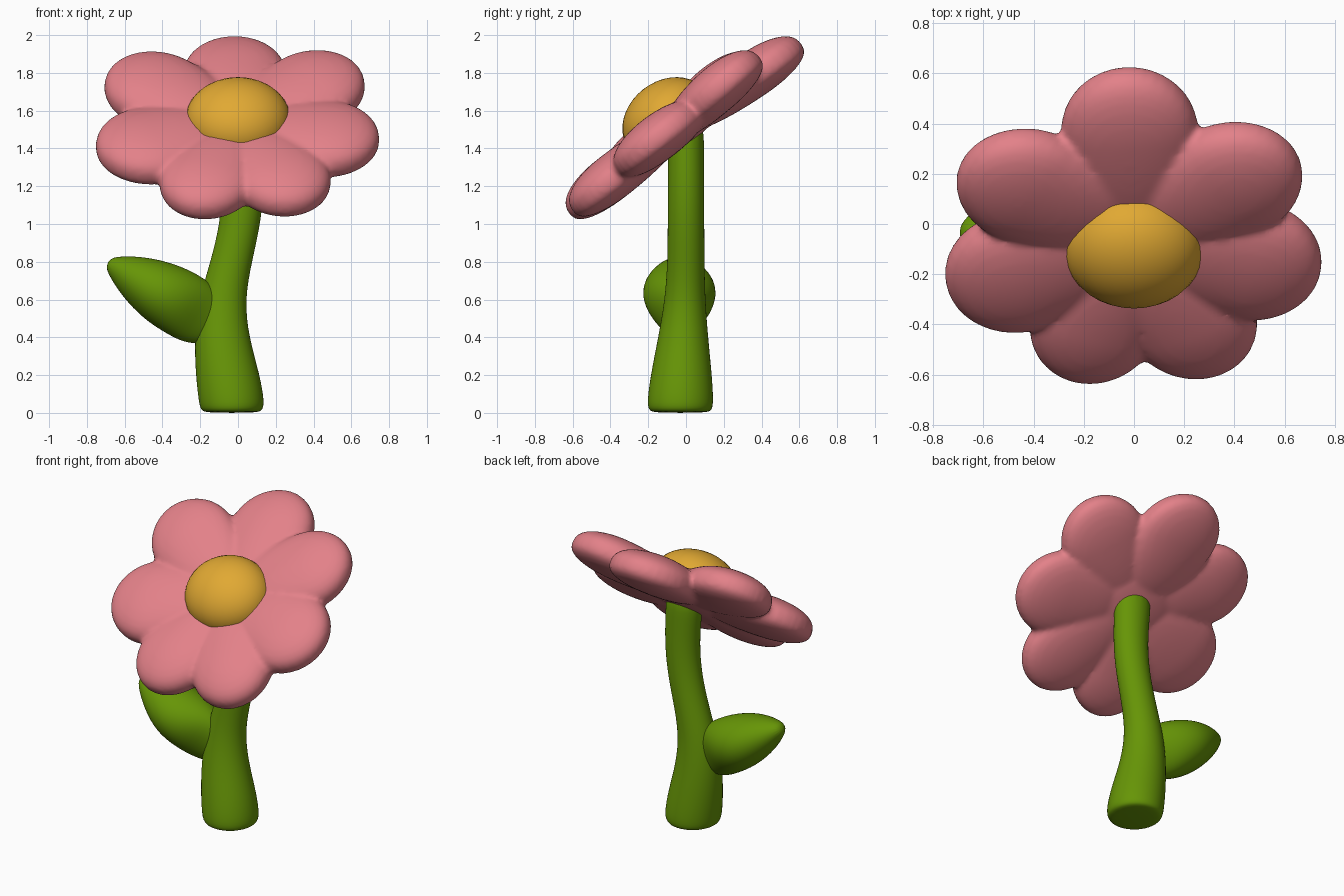
import bpy, bmesh, math
from mathutils import Matrix, Vector

cube = bpy.data.objects.get("Cube")
if cube:
    bpy.data.objects.remove(cube, do_unlink=True)


def material(name, color):
    mat = bpy.data.materials.new(name)
    mat.use_nodes = True
    mat.diffuse_color = (*color, 1)
    bsdf = mat.node_tree.nodes["Principled BSDF"]
    bsdf.inputs["Base Color"].default_value = (*color, 1)
    bsdf.inputs["Roughness"].default_value = 0.7
    return mat


pink = material("petal pink", (0.77, 0.22, 0.25))
yellow = material("centre yellow", (0.75, 0.395, 0.033))
green = material("leaf green", (0.133, 0.30, 0.002))


def finish(bm, name, mat):
    bmesh.ops.recalc_face_normals(bm, faces=bm.faces)
    for f in bm.faces:
        f.smooth = True
    mesh = bpy.data.meshes.new(name)
    bm.to_mesh(mesh)
    bm.free()
    mesh.materials.append(mat)
    obj = bpy.data.objects.new(name, mesh)
    bpy.context.collection.objects.link(obj)
    return obj


def loft(name, stations, mat, level=False, sides=16):
    """Elliptical rings along a path; each station is (centre, radius in xz, radius in y)."""
    bm = bmesh.new()
    points = [Vector(s[0]) for s in stations]
    rings = []
    for i, (c, a, b) in enumerate(stations):
        along = points[min(i + 1, len(points) - 1)] - points[max(i - 1, 0)]
        if level:
            along = Vector((0, 0, 1))
        across = Vector((0, 1, 0)).cross(along).normalized()
        ring = []
        for k in range(sides):
            t = math.tau * k / sides
            p = Vector(c) + across * a * math.cos(t) + Vector((0, b * math.sin(t), 0))
            ring.append(bm.verts.new(p))
        rings.append(ring)
    for lo, hi in zip(rings, rings[1:]):
        for k in range(sides):
            n = (k + 1) % sides
            bm.faces.new((lo[k], lo[n], hi[n], hi[k]))
    bm.faces.new(rings[0])
    bm.faces.new(rings[-1])
    obj = finish(bm, name, mat)
    obj.modifiers.new("round", "SUBSURF").levels = 2
    obj.modifiers["round"].render_levels = 2
    return obj


# Stem: wide foot, bending right, then back left and straight up under the flower
loft("stem", [
    ((-0.033, -0.03, 0.0), 0.14, 0.145),
    ((-0.033, -0.03, 0.015), 0.168, 0.172),
    ((-0.034, -0.03, 0.06), 0.178, 0.18),
    ((-0.054, -0.025, 0.2), 0.174, 0.166),
    ((-0.087, -0.015, 0.4), 0.148, 0.135),
    ((-0.086, -0.005, 0.6), 0.124, 0.109),
    ((-0.036, 0, 0.8), 0.112, 0.1),
    ((0.012, 0, 1.0), 0.11, 0.099),
    ((0.029, 0, 1.2), 0.113, 0.098),
    ((0.016, 0, 1.4), 0.12, 0.097),
    ((0.007, 0, 1.56), 0.125, 0.097),
], green, level=True)

# Leaf: plump teardrop growing out of the stem, pointing up and out
loft("leaf", [
    ((-0.10, -0.025, 0.46), 0.11, 0.05),
    ((-0.19, -0.03, 0.508), 0.17, 0.088),
    ((-0.29, -0.035, 0.575), 0.183, 0.178),
    ((-0.42, -0.035, 0.645), 0.172, 0.21),
    ((-0.55, -0.035, 0.72), 0.125, 0.152),
    ((-0.64, -0.035, 0.77), 0.07, 0.085),
    ((-0.69, -0.035, 0.797), 0.028, 0.035),
], green)

# Flower head frame, tilted to face forward and up
head = Matrix.Translation((0, -0.04, 1.50)) @ Matrix.Rotation(math.radians(38), 4, "X")


def ball(bm, shape):
    verts = bmesh.ops.create_uvsphere(bm, u_segments=32, v_segments=20, radius=1)["verts"]
    for v in verts:
        v.co = shape(v.co)


def petal_shape(p, reach, width):
    # egg outline with a blunt rim: short outer end, long inner taper, fuller on top
    length = 0.295 if p.x > 0 else 0.48
    height = 0.14 if p.z > 0 else 0.107
    z = math.copysign(abs(p.z) ** 0.78, p.z) * height
    return Vector((reach - 0.295 + length * p.x, width * p.y, z))


# Petals: direction, reach, half width and upward pitch, in degrees
petal_plan = [
    (92, 0.795, 0.274, -3.5),
    (147, 0.80, 0.268, 4),
    (200.5, 0.788, 0.282, 2),
    (250.5, 0.762, 0.257, 0),
    (298, 0.77, 0.262, 0),
    (346, 0.765, 0.28, 2),
    (37.5, 0.785, 0.268, 3),
]
bm = bmesh.new()
for angle, reach, width, pitch in petal_plan:
    turn = (Matrix.Rotation(math.radians(angle), 4, "Z")
            @ Matrix.Rotation(math.radians(-pitch), 4, "Y"))
    ball(bm, lambda p: turn @ petal_shape(p, reach, width))
# Thin hub joining the petals, fused with them into one soft skin
ball(bm, lambda p: Vector((0.34 * p.x, 0.34 * p.y, 0.095 * p.z)))
petals = finish(bm, "petals", pink)
petals.matrix_world = head
fuse = petals.modifiers.new("fuse", "REMESH")
fuse.mode = "VOXEL"
fuse.voxel_size = 0.016
fuse.use_smooth_shade = True
soften = petals.modifiers.new("soften", "SMOOTH")
soften.factor = 0.5
soften.iterations = 5

# Domed flower centre
bm = bmesh.new()
ball(bm, lambda p: Vector((0.278 * p.x, 0.255 * p.y - 0.015,
                           0.078 + (0.205 if p.z > 0 else 0.1) * p.z)))
centre = finish(bm, "flower_centre", yellow)
centre.matrix_world = head
